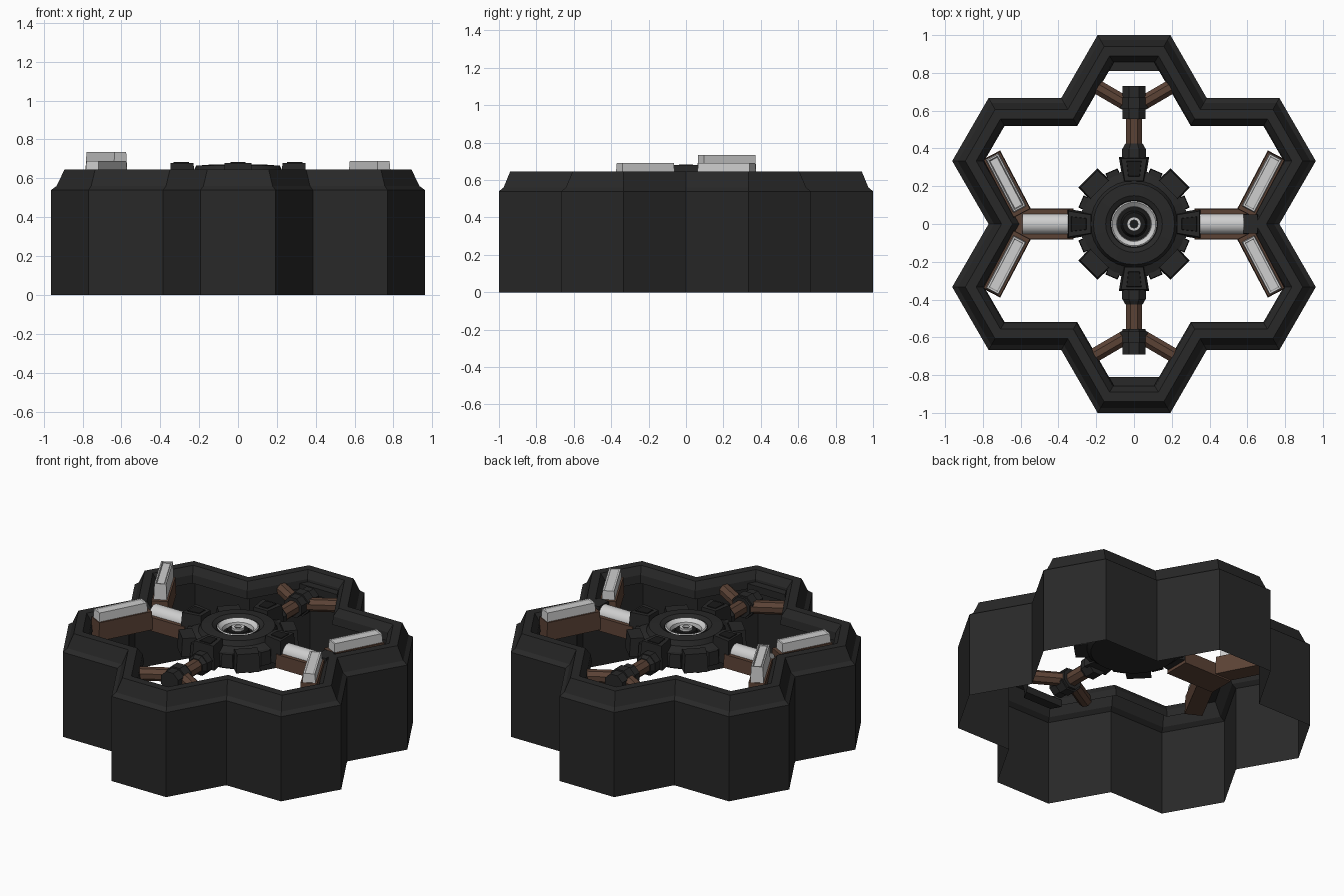
import bpy, bmesh
from math import sin, cos, radians, pi, atan2
from mathutils import Vector, Matrix

if "Cube" in bpy.data.objects:
    bpy.data.objects.remove(bpy.data.objects["Cube"])


def material(name, r, g, b):
    m = bpy.data.materials.new(name)
    m.use_nodes = True
    m.diffuse_color = (r, g, b, 1)
    m.node_tree.nodes["Principled BSDF"].inputs["Base Color"].default_value = (r, g, b, 1)
    return m


CHARCOAL = material("charcoal", .021, .021, .021)
BLACK = material("near black", .010, .010, .010)
BROWN = material("brown", .105, .055, .036)
SILVER = material("silver", .62, .62, .62)
GREY = material("mid grey", .28, .28, .28)


def finish(name, bm, *mats, smooth=False):
    bmesh.ops.recalc_face_normals(bm, faces=bm.faces)
    mesh = bpy.data.meshes.new(name)
    bm.to_mesh(mesh)
    bm.free()
    for m in mats:
        mesh.materials.append(m)
    ob = bpy.data.objects.new(name, mesh)
    bpy.context.collection.objects.link(ob)
    if smooth:
        bpy.ops.object.select_all(action='DESELECT')
        ob.select_set(True)
        bpy.context.view_layer.objects.active = ob
        bpy.ops.object.shade_smooth_by_angle(angle=radians(35))
    return ob


def bridge(bm, loops, closed=True):
    for a, b in zip(loops, loops[1:]):
        n = len(a)
        for i in range(n):
            j = (i + 1) % n
            bm.faces.new((a[i], a[j], b[j], b[i]))


def lathe(name, profile, mat, sides=32, cap=False):
    """Turned part around the vertical axis."""
    bm = bmesh.new()
    loops = [[bm.verts.new((r * cos(2 * pi * i / sides), r * sin(2 * pi * i / sides), z))
              for i in range(sides)] for r, z in profile]
    bridge(bm, loops)
    if cap:
        bm.faces.new(loops[0])
        bm.faces.new(loops[-1])
    return finish(name, bm, mat, smooth=True)


def beam(name, p0, p1, width, z0, z1, mats, taper=1.0, end_taper=1.0, panel=False):
    """Box lying between two plan points; taper narrows its top, end_taper its far end."""
    p0, p1 = Vector(p0), Vector(p1)
    d = p1 - p0
    bm = bmesh.new()
    bmesh.ops.create_cube(bm, size=1)
    for v in bm.verts:
        if v.co.x > 0:
            v.co.y *= end_taper
        if v.co.z > 0:
            v.co.y *= taper
            v.co.x *= 1 - (1 - taper) * width / d.length
    if panel:
        top = max(bm.faces, key=lambda f: f.calc_center_median().z)
        for v in bm.verts:
            v.co.x *= d.length
            v.co.y *= width
        bmesh.ops.inset_region(bm, faces=[top], thickness=width * .14)
        ring = bmesh.ops.inset_region(bm, faces=[top], thickness=width * .1, depth=-.05)
        for f in ring["faces"]:
            f.material_index = 1
        for v in bm.verts:
            v.co.x /= d.length
            v.co.y /= width
    mid = (p0 + p1) / 2
    bm.transform(Matrix.Translation((mid.x, mid.y, (z0 + z1) / 2))
                 @ Matrix.Rotation(atan2(d.y, d.x), 4, 'Z')
                 @ Matrix.Diagonal((d.length, width, z1 - z0, 1)))
    return finish(name, bm, *mats)


def rod(name, p0, p1, r0, r1, mat, sides=8):
    """Faceted rod between two points."""
    p0, p1 = Vector(p0), Vector(p1)
    d = p1 - p0
    bm = bmesh.new()
    bmesh.ops.create_cone(bm, cap_ends=True, segments=sides, radius1=r0, radius2=r1, depth=d.length)
    bm.transform(Matrix.Translation((p0 + p1) / 2) @ d.to_track_quat('Z', 'Y').to_matrix().to_4x4()
                 @ Matrix.Rotation(pi / sides, 4, 'Z'))
    return finish(name, bm, mat, smooth=sides > 10)


# Flower-shaped outer shell: outline of six hexagons swept through a rim profile
R = .385


def outline(inset):
    pts, k = [], inset / cos(radians(30))
    for i in range(6):
        a = radians(90 + 60 * i)
        c = Vector((cos(a), sin(a))) * R * 3 ** .5
        for s in (-30, 30):
            b = a + radians(s)
            pts.append(c + Vector((cos(b), sin(b))) * (R - k))
        b = a + radians(30)
        pts.append(Vector((cos(b), sin(b))) * (2 * R - k))
    return pts


bm = bmesh.new()
rim = [(0, 0), (0, .54), (.025, .56), (.06, .645), (.11, .645), (.14, .60), (.147, .55)]
bridge(bm, [[bm.verts.new((p.x, p.y, z)) for p in outline(o)] for o, z in rim])
finish("outer_shell", bm, CHARCOAL)

# Extra inner lips at the front and back
for s, side in ((1, "back"), (-1, "front")):
    beam(side + "_inner_lip", (0, s * .87), (0, s * .81), .20, .54, .585, [CHARCOAL], end_taper=1.33)

# Central hub
lathe("hub_body", [(.25, .50), (.285, .53), (.285, .61), (.23, .635), (.215, .665),
                   (.15, .67), (.125, .655), (.12, .60)], CHARCOAL)
lathe("hub_underside", [(.001, .50), (.25, .50)], CHARCOAL)
lathe("hub_silver_ring", [(.122, .655), (.115, .66), (.092, .64), (.088, .61)], SILVER)
lathe("hub_well", [(.122, .615), (.07, .615), (.06, .64), (.001, .64)], BLACK)
lathe("hub_center_ring", [(.037, .64), (.037, .655), (.021, .655), (.021, .64)], SILVER)

# Gear blocks round the hub
for i in range(4):
    a = radians(90 * i)
    u = Vector((cos(a), sin(a)))
    beam("hub_mount", u * .22, u * .355, .115, .53, .68, [CHARCOAL], .85, 1.4)
    beam("hub_mount_inset", u * .25, u * .335, .065, .67, .684, [BLACK], .9, 1.3)
    b = a + radians(45)
    w = Vector((cos(b), sin(b)))
    beam("hub_tooth", w * .25, w * .345, .15, .52, .635, [CHARCOAL], .9, .95)
    for t in (-22, 22):
        b2 = b + radians(t)
        q = Vector((cos(b2), sin(b2)))
        beam("hub_small_tooth", q * .25, q * .305, .07, .53, .615, [CHARCOAL], .9)

# Side arms with silver tubes and raised forked ends
for s, side in ((1, "left"), (-1, "right")):
    beam(side + "_arm", (s * .32, 0), (s * .66, 0), .165, .51, .595, [BROWN], .95)
    rod(side + "_arm_tube", (s * .35, 0, .585), (s * .59, 0, .585), .055, .055, SILVER, 24)
    if s > 0:
        beam("left_arm_cap", (.575, 0), (.66, 0), .11, .55, .645, [CHARCOAL], .9)
    for t, end in ((1, "back"), (-1, "front")):
        top = .735 if s < 0 < t else .69
        p, q = Vector((s * .592, t * .055)), Vector((s * .755, t * .365))
        beam(f"{side}_{end}_fork", p, q, .105, .52, .635, [BROWN], .92)
        d = (q - p).normalized() * .025
        beam(f"{side}_{end}_fork_plate", p + d, q - d * .3, .078, .62, top,
             [SILVER, GREY], .88, panel=True)

# Front and back arms with collars, joints and forked rods
for s, side, end in ((1, "back", .73), (-1, "front", .69)):
    z = .565
    rod(side + "_collar", (0, s * .33, z), (0, s * .40, z), .07, .07, CHARCOAL)
    rod(side + "_collar_lip", (0, s * .39, z), (0, s * .425, z), .07, .05, CHARCOAL)
    rod(side + "_arm", (0, s * .40, z), (0, s * .58, z), .045, .045, BROWN)
    rod(side + "_joint", (0, s * .555, z), (0, s * end, z), .066, .066, CHARCOAL)
    rod(side + "_joint_band", (0, s * (end - .12), z), (0, s * (end - .06), z), .076, .076, CHARCOAL)
    for t in (1, -1):
        rod(side + "_fork_rod", (t * .03, s * (end - .1), z), (t * .222, s * (end + .012), z),
            .041, .041, BROWN)
